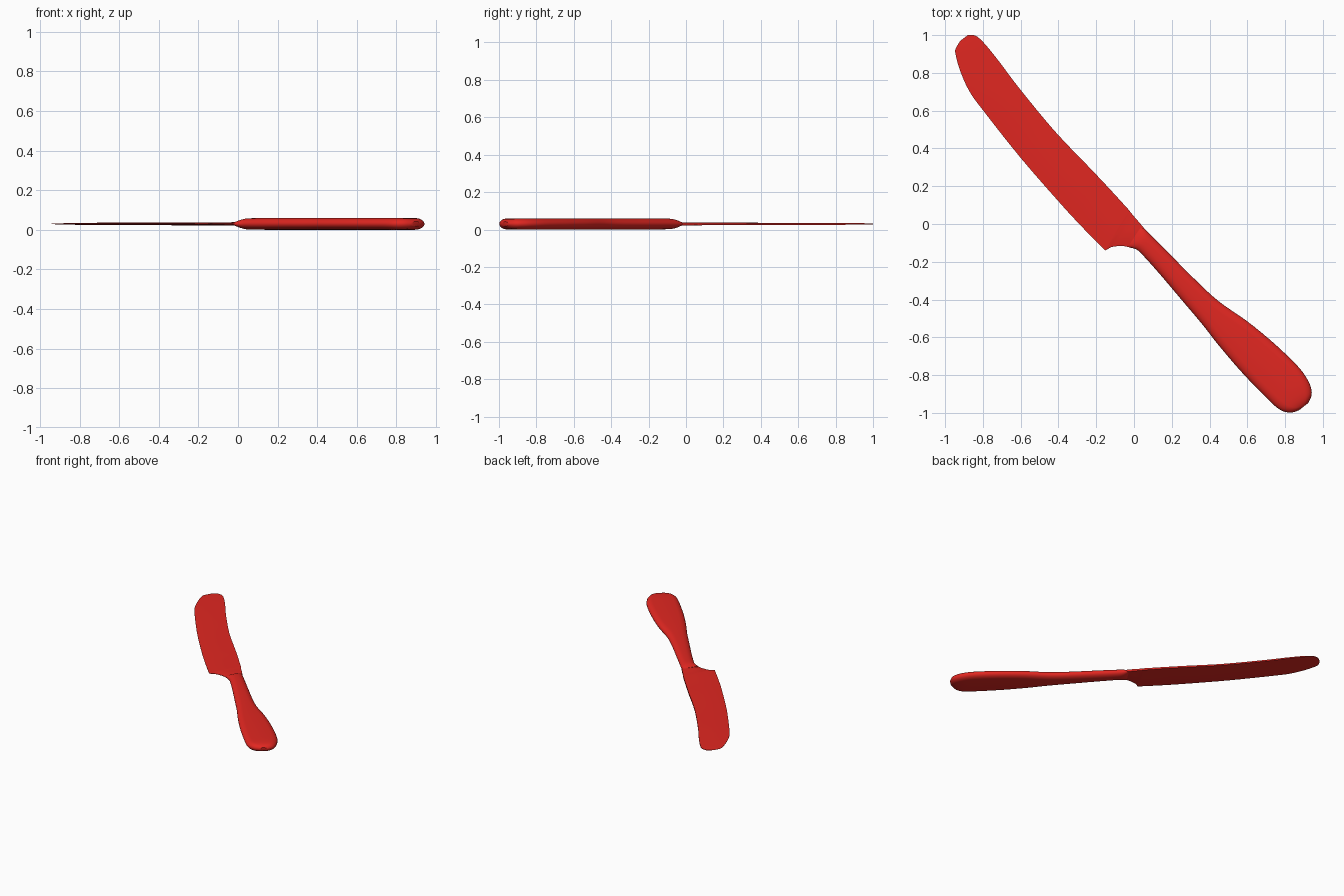
import bpy, bmesh, math

if "Cube" in bpy.data.objects:
    bpy.data.objects.remove(bpy.data.objects["Cube"])

Z0 = 0.03  # mid-plane height of the knife

red = bpy.data.materials.new("red")
red.diffuse_color = (0.75, 0.02, 0.015, 1)
red.use_nodes = True
red.node_tree.nodes["Principled BSDF"].inputs["Base Color"].default_value = red.diffuse_color


def smooth_stations(st, n=4):
    """Catmull-Rom interpolation between stations (ax, ay, bx, by, half thickness)."""
    out = []
    for i in range(len(st) - 1):
        p0, p1, p2, p3 = st[max(i - 1, 0)], st[i], st[i + 1], st[min(i + 2, len(st) - 1)]
        for k in range(n):
            t = k / n
            out.append([0.5 * (2 * b + (c - a) * t + (2 * a - 5 * b + 4 * c - d) * t * t
                               + (3 * b - a - 3 * c + d) * t ** 3)
                        for a, b, c, d in zip(p0, p1, p2, p3)])
    out.append(list(st[-1]))
    return out


def loft(name, stations, section):
    """Skin closed sections that span from edge point a to edge point b."""
    bm = bmesh.new()
    rings = []
    for ax, ay, bx, by, h in smooth_stations(stations):
        width = math.hypot(bx - ax, by - ay)
        rings.append([bm.verts.new((ax + (bx - ax) * u, ay + (by - ay) * u, Z0 + h * v))
                      for u, v in section(width)])
    n = len(rings[0])
    for r, s in zip(rings, rings[1:]):
        for i in range(n):
            j = (i + 1) % n
            bm.faces.new((r[i], r[j], s[j], s[i]))
    bm.faces.new(rings[0])
    bm.faces.new(rings[-1])
    bmesh.ops.recalc_face_normals(bm, faces=bm.faces)
    me = bpy.data.meshes.new(name)
    bm.to_mesh(me)
    bm.free()
    ob = bpy.data.objects.new(name, me)
    bpy.context.collection.objects.link(ob)
    me.materials.append(red)
    bpy.ops.object.select_all(action='DESELECT')
    ob.select_set(True)
    bpy.context.view_layer.objects.active = ob
    bpy.ops.object.shade_smooth_by_angle(angle=math.radians(40))
    return ob


def blade_section(width):
    # thin cutting edge at u=0, blunt spine at u=1
    return [(0, -0.15), (0.25, -0.8), (0.6, -1), (1, -0.9),
            (1, 0.9), (0.6, 1), (0.25, 0.8), (0, 0.15)]


def handle_section(width):
    # flat faces with rounded sides
    r = min(0.5, 0.05 / max(width, 0.001))
    pts = []
    for k in range(24):
        a = 2 * math.pi * (k + 0.5) / 24
        c = math.cos(a)
        pts.append(((1 - r if c > 0 else r) + r * c, math.sin(a)))
    return pts


# Blade: cutting edge point, spine point, half thickness
loft("blade", [
    (-0.01, -0.128, 0.05, -0.018, 0.009),
    (-0.055, -0.117, 0.022, 0.015, 0.009),
    (-0.115, -0.121, 0.0, 0.04, 0.008),
    (-0.15, -0.138, -0.02, 0.065, 0.008),
    (-0.168, -0.125, -0.035, 0.083, 0.008),
    (-0.29, 0.0, -0.13, 0.187, 0.007),
    (-0.40, 0.12, -0.23, 0.293, 0.007),
    (-0.60, 0.35, -0.42, 0.492, 0.006),
    (-0.79, 0.59, -0.61, 0.722, 0.006),
    (-0.87, 0.70, -0.71, 0.855, 0.005),
    (-0.92, 0.81, -0.785, 0.948, 0.004),
    (-0.945, 0.90, -0.825, 0.988, 0.003),
    (-0.943, 0.93, -0.85, 1.0, 0.002),
    (-0.92, 0.97, -0.88, 1.0, 0.002),
], blade_section)

# Handle: lower side point, upper side point, half thickness
loft("handle", [
    (-0.03, -0.12, 0.04, -0.008, 0.010),
    (-0.01, -0.127, 0.05, -0.02, 0.019),
    (0.02, -0.14, 0.07, -0.04, 0.027),
    (0.06, -0.18, 0.11, -0.08, 0.029),
    (0.14, -0.27, 0.20, -0.17, 0.03),
    (0.25, -0.40, 0.33, -0.30, 0.03),
    (0.36, -0.53, 0.45, -0.41, 0.03),
    (0.45, -0.645, 0.60, -0.515, 0.03),
    (0.57, -0.785, 0.74, -0.63, 0.03),
    (0.70, -0.92, 0.865, -0.75, 0.03),
    (0.76, -0.975, 0.92, -0.825, 0.03),
    (0.80, -0.995, 0.94, -0.88, 0.028),
    (0.84, -0.997, 0.938, -0.915, 0.022),
    (0.875, -0.985, 0.922, -0.948, 0.012),
], handle_section)
